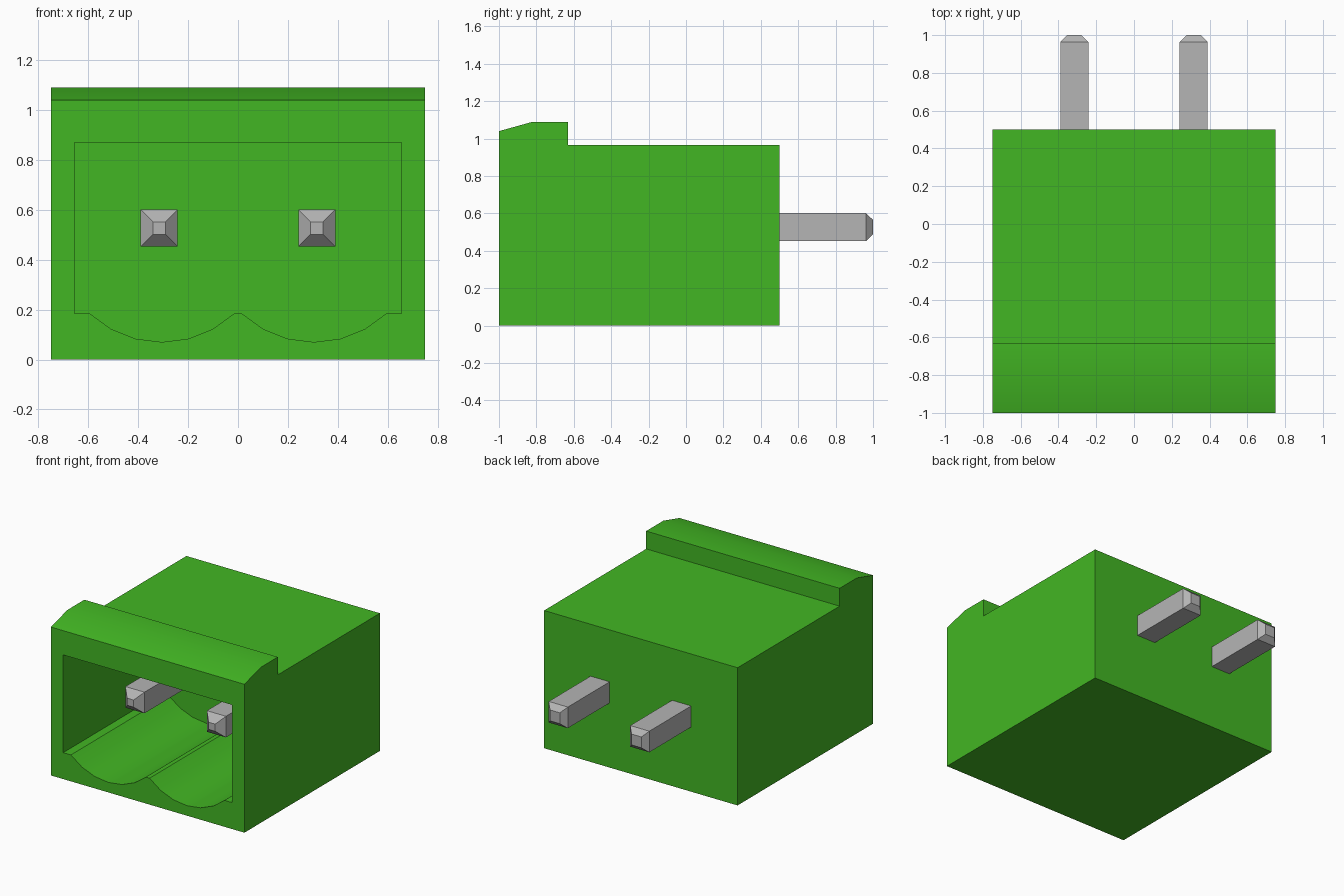
import bpy, bmesh, math
from mathutils import Vector

cube = bpy.data.objects.get("Cube")
if cube:
    bpy.data.objects.remove(cube, do_unlink=True)


def material(name, rgb):
    mat = bpy.data.materials.new(name)
    mat.use_nodes = True
    mat.diffuse_color = (*rgb, 1)
    mat.node_tree.nodes["Principled BSDF"].inputs["Base Color"].default_value = (*rgb, 1)
    return mat


green = material("green plastic", (0.055, 0.47, 0.017))
metal = material("grey metal", (0.46, 0.46, 0.46))


def add_object(name, bm, mat):
    bmesh.ops.recalc_face_normals(bm, faces=bm.faces)
    mesh = bpy.data.meshes.new(name)
    bm.to_mesh(mesh)
    bm.free()
    mesh.materials.append(mat)
    obj = bpy.data.objects.new(name, mesh)
    bpy.context.collection.objects.link(obj)
    return obj


def select(obj):
    bpy.ops.object.select_all(action='DESELECT')
    obj.select_set(True)
    bpy.context.view_layer.objects.active = obj


def prism(name, points, direction, mat):
    bm = bmesh.new()
    face = bm.faces.new([bm.verts.new(p) for p in points])
    new = bmesh.ops.extrude_face_region(bm, geom=[face])["geom"]
    bmesh.ops.translate(bm, vec=Vector(direction),
                        verts=[g for g in new if isinstance(g, bmesh.types.BMVert)])
    return add_object(name, bm, mat)


# Housing: side profile with a raised lip, extruded across the width
WIDTH = 1.5
profile = [(-1, 0), (0.5, 0), (0.5, 0.965), (-0.63, 0.965),
           (-0.63, 1.09), (-0.82, 1.09), (-1, 1.04)]
housing = prism("housing", [(-WIDTH / 2, y, z) for y, z in profile],
                (WIDTH, 0, 0), green)

# Socket: rectangular opening with two scalloped channels in its floor
PIN_X, BACK = 0.316, 0.085
radius, half_angle, steps = 0.423, math.radians(43.3), 6
outline = [(0.655, 0.87), (-0.655, 0.87), (-0.655, 0.185)]
for cx in (-0.305, 0.305):
    for i in range(steps + 1):
        a = half_angle * (2 * i / steps - 1)
        outline.append((cx + radius * math.sin(a), 0.07 + radius * (1 - math.cos(a))))
outline.append((0.655, 0.185))
cutter = prism("socket_cutter", [(x, -1.1, z) for x, z in outline],
               (0, BACK + 1.1, 0), green)
cutter.hide_render = True

cut = housing.modifiers.new("socket", 'BOOLEAN')
cut.operation = 'DIFFERENCE'
cut.solver = 'EXACT'
cut.object = cutter
select(housing)
bpy.ops.object.modifier_apply(modifier=cut.name)
bpy.data.objects.remove(cutter, do_unlink=True)
bpy.ops.object.shade_smooth_by_angle(angle=math.radians(30))


# Pins: square bars with a tapered tip at each end
def pin(name, x):
    bm = bmesh.new()
    rings = []
    for y, h in ((-0.74, 0.025), (-0.69, 0.074), (0.963, 0.074), (1, 0.038)):
        rings.append([bm.verts.new((x + sx * h, y, 0.527 + sz * h))
                      for sx, sz in ((-1, -1), (1, -1), (1, 1), (-1, 1))])
    for a, b in zip(rings, rings[1:]):
        for i in range(4):
            j = (i + 1) % 4
            bm.faces.new((a[i], a[j], b[j], b[i]))
    bm.faces.new(rings[0])
    bm.faces.new(rings[-1])
    return add_object(name, bm, metal)


pin("left_pin", PIN_X)
pin("right_pin", -PIN_X)
